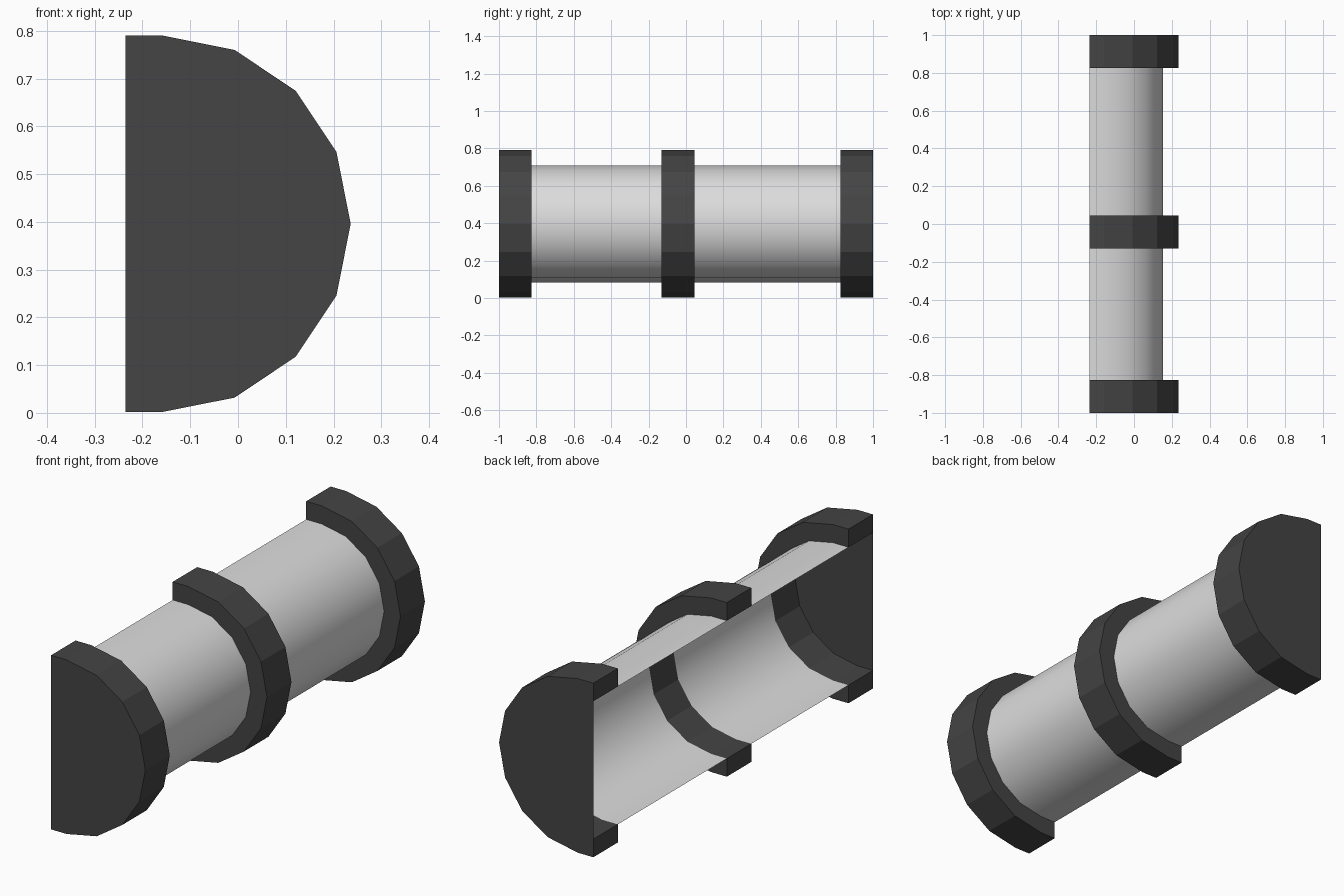
import bpy, bmesh, math

if "Cube" in bpy.data.objects:
    bpy.data.objects.remove(bpy.data.objects["Cube"])

CX, CZ, BACK = -0.158, 0.396, -0.236
R_OUT, R_IN = 0.394, 0.312


def material(name, v):
    m = bpy.data.materials.new(name)
    m.diffuse_color = (v, v, v, 1)
    m.use_nodes = True
    m.node_tree.nodes["Principled BSDF"].inputs["Base Color"].default_value = m.diffuse_color
    return m


dark = material("dark grey", 0.058)
light = material("light grey", 0.72)


def arch(r):
    """Half of a 16-sided circle with short straight ends, bottom to top."""
    pts = [(CX + r * math.cos(a), CZ + r * math.sin(a))
           for a in (math.radians(-90 + 22.5 * i) for i in range(9))]
    return [(BACK, CZ - r)] + pts + [(BACK, CZ + r)]


def finish(name, bm, mat):
    me = bpy.data.meshes.new(name)
    bm.to_mesh(me)
    bm.free()
    me.materials.append(mat)
    ob = bpy.data.objects.new(name, me)
    bpy.context.collection.objects.link(ob)
    return ob


def band(name, y0, y1, disc_y=None):
    """Half ring between y0 and y1, closed by a flat disc at disc_y."""
    bm = bmesh.new()
    outer, inner = arch(R_OUT), arch(R_IN)
    loop = lambda pts, y: [bm.verts.new((x, y, z)) for x, z in pts]
    of, ob_ = loop(outer, y0), loop(outer, y1)
    nf, nb = loop(inner, y0), loop(inner, y1)
    for i in range(len(outer) - 1):
        j = i + 1
        bm.faces.new((of[i], of[j], ob_[j], ob_[i]))
        bm.faces.new((nf[j], nf[i], nb[i], nb[j]))
        bm.faces.new((of[j], of[i], nf[i], nf[j]))
        bm.faces.new((ob_[i], ob_[j], nb[j], nb[i]))
    for i in (0, -1):
        bm.faces.new((of[i], ob_[i], nb[i], nf[i]))
    bmesh.ops.recalc_face_normals(bm, faces=bm.faces)
    # thin end disc filling the opening
    if disc_y is not None:
        f = bm.faces.new(loop(inner, disc_y))
        f.normal_update()
        if f.normal.y * disc_y < 0:
            f.normal_flip()
    finish(name, bm, dark)


def shell(name, y0, y1):
    """Open, smooth half tube."""
    bm = bmesh.new()
    a = [bm.verts.new((x, y0, z)) for x, z in arch(R_IN)]
    b = [bm.verts.new((x, y1, z)) for x, z in arch(R_IN)]
    for i in range(len(a) - 1):
        f = bm.faces.new((a[i], a[i + 1], b[i + 1], b[i]))
        f.smooth = True
    bm.normal_update()
    if bm.faces[:][5].normal.x < 0:
        bmesh.ops.reverse_faces(bm, faces=bm.faces[:])
    finish(name, bm, light)


# Bands
band("front_end_cap", -1, -0.825, -1)
band("middle_band", -0.13, 0.045)
band("back_end_cap", 0.825, 1, 1)

# Tube sections
shell("front_tube", -0.825, -0.13)
shell("back_tube", 0.045, 0.825)
